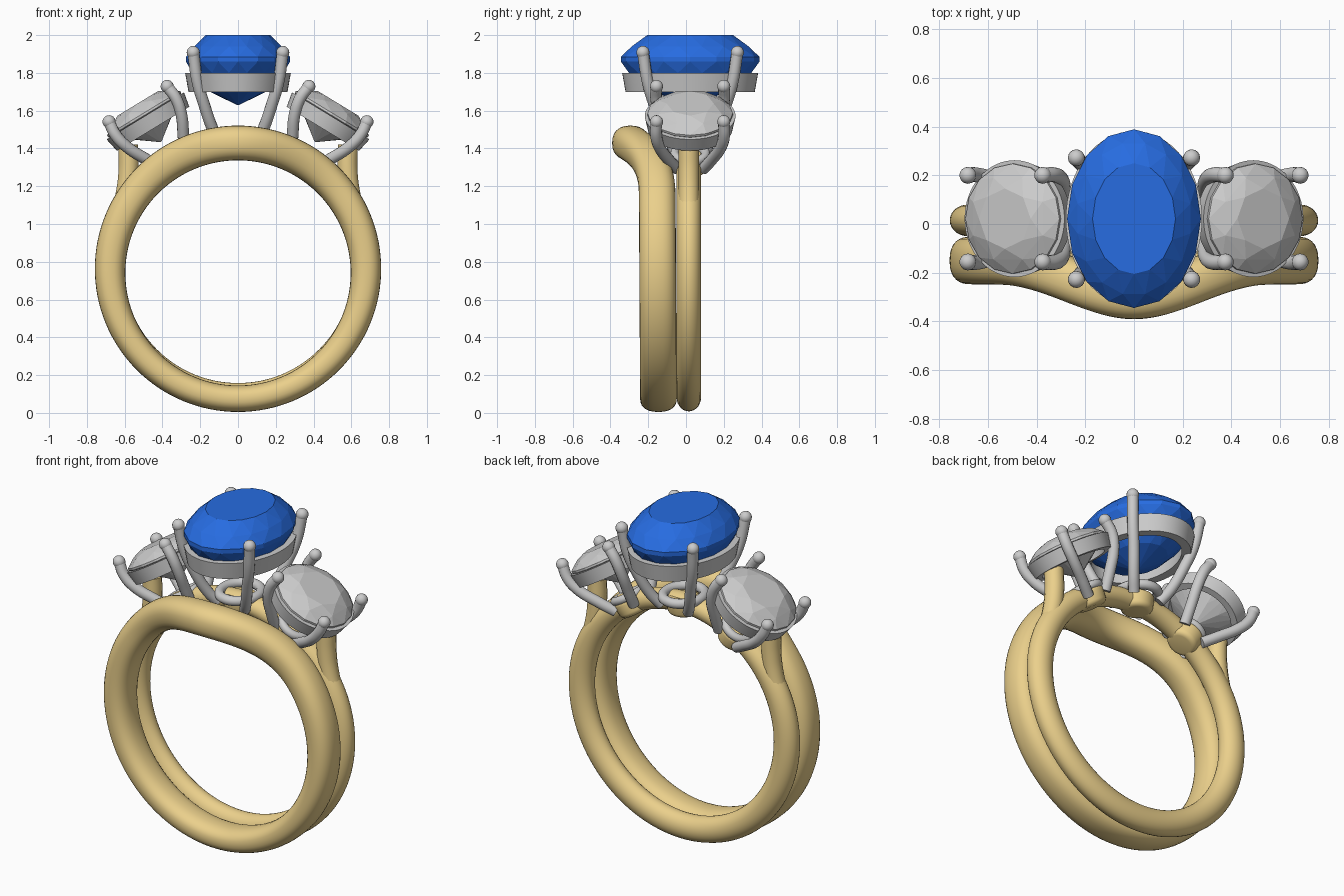
import bpy, bmesh
from math import sin, cos, pi, radians, copysign
from mathutils import Matrix, Vector

if "Cube" in bpy.data.objects:
    bpy.data.objects.remove(bpy.data.objects["Cube"])

TAU = 2 * pi
CZ = 0.765          # height of the finger hole centre
YC = 0.022          # depth of the stone setting centre


def material(name, rgb):
    m = bpy.data.materials.new(name)
    m.diffuse_color = (*rgb, 1)
    m.use_nodes = True
    m.node_tree.nodes["Principled BSDF"].inputs["Base Color"].default_value = m.diffuse_color
    return m


GOLD = material("gold", (0.83, 0.63, 0.26))
BLUE = material("blue_stone", (0.02, 0.15, 0.75))


def finish(name, bm, mat=None, smooth=True, angle=40):
    bmesh.ops.recalc_face_normals(bm, faces=bm.faces)
    me = bpy.data.meshes.new(name)
    bm.to_mesh(me)
    bm.free()
    ob = bpy.data.objects.new(name, me)
    bpy.context.collection.objects.link(ob)
    if mat:
        me.materials.append(mat)
    if smooth:
        bpy.ops.object.select_all(action='DESELECT')
        ob.select_set(True)
        bpy.context.view_layer.objects.active = ob
        bpy.ops.object.shade_smooth_by_angle(angle=radians(angle))
    return ob


def loop_surface(name, rows, mat=None, matrix=Matrix()):
    """Closed surface from rows of points, wrapped in both directions."""
    bm = bmesh.new()
    vs = [[bm.verts.new(matrix @ Vector(p)) for p in row] for row in rows]
    n, k = len(vs), len(vs[0])
    for i in range(n):
        for j in range(k):
            a, b = vs[i], vs[(i + 1) % n]
            bm.faces.new((a[j], a[(j + 1) % k], b[(j + 1) % k], b[j]))
    return finish(name, bm, mat)


def band(name, shape, power, n=128, k=28):
    """shape(angle) gives centre radius, centre y, radial half and y half."""
    rows = []
    for i in range(n):
        t = TAU * i / n
        r, y, hr, hy = shape(t)
        row = []
        for j in range(k):
            c, s = cos(TAU * j / k), sin(TAU * j / k)
            rr = r + hr * copysign(abs(c) ** power, c)
            row.append((rr * cos(t), y + hy * copysign(abs(s) ** power, s),
                        CZ + rr * sin(t)))
        rows.append(row)
    return loop_surface(name, rows, GOLD)


def front_shape(t):
    s = sin(t)
    x = min(abs(0.68 * cos(t)) / 0.56, 1)
    bow = 0.5 * (1 + cos(pi * x)) if s > 0 else 0
    return (0.677 - 0.013 * s, -0.15 - 0.14 * bow - 0.004 * s,
            0.081 + 0.011 * s, 0.097)


def rear_shape(t):
    up = max(0, sin(t)) ** 2
    return 0.682 - 0.02 * up, 0.015, 0.075 - 0.017 * up, 0.065


def tube(name, pts, radius, mat=None, matrix=Matrix(), ball=True):
    """Round rod along a smooth path, with a ball at its last point."""
    cu = bpy.data.curves.new(name, 'CURVE')
    cu.dimensions = '3D'
    cu.bevel_depth = radius
    cu.bevel_resolution = 5
    cu.use_fill_caps = True
    sp = cu.splines.new('BEZIER')
    sp.bezier_points.add(len(pts) - 1)
    for b, p in zip(sp.bezier_points, pts):
        b.co = matrix @ Vector(p)
        b.handle_left_type = b.handle_right_type = 'AUTO'
    tmp = bpy.data.objects.new(name + "_path", cu)
    bpy.context.collection.objects.link(tmp)
    dg = bpy.context.evaluated_depsgraph_get()
    me = bpy.data.meshes.new_from_object(tmp.evaluated_get(dg))
    bpy.data.objects.remove(tmp)
    bm = bmesh.new()
    bm.from_mesh(me)
    if ball:
        bmesh.ops.create_uvsphere(
            bm, u_segments=16, v_segments=10, radius=radius * 1.12,
            matrix=matrix @ Matrix.Translation(pts[-1]))
    return finish(name, bm, mat)


def oval_ring(name, section, rx, ry, matrix, n=64):
    """Oval collar; section holds (inset from the rim, height) points."""
    rows = [[((rx - d) * cos(TAU * i / n), (ry - d) * sin(TAU * i / n), h)
             for d, h in section] for i in range(n)]
    return loop_surface(name, rows, None, matrix)


def gem(name, rx, ry, layers, matrix, mat=None):
    """Faceted stone: hull of (scale, height, sides, half-step turn) layers."""
    bm = bmesh.new()
    for s, h, n, turn in layers:
        for i in range(n):
            a = TAU * (i + turn) / n
            bm.verts.new(matrix @ Vector((rx * s * cos(a), ry * s * sin(a), h)))
    res = bmesh.ops.convex_hull(bm, input=bm.verts)
    loose = [v for v in bm.verts if not v.link_faces]
    bmesh.ops.delete(bm, geom=loose, context='VERTS')
    bmesh.ops.dissolve_limit(bm, angle_limit=radians(1), verts=bm.verts,
                             edges=bm.edges)
    return finish(name, bm, mat, smooth=False)


def seat(name, matrix):
    """Gold bead on the rear band plus the small grey ring at the prong feet."""
    bm = bmesh.new()
    bmesh.ops.create_cone(bm, cap_ends=True, segments=32, radius1=0.085,
                          radius2=0.1, depth=0.1,
                          matrix=matrix @ Matrix.Translation((0, 0, 0.652)))
    rims = [e for e in bm.edges if e.calc_face_angle(0) > 1]
    bmesh.ops.bevel(bm, geom=rims, offset=0.025, segments=4, affect='EDGES',
                    profile=0.5)
    finish(name + "_bead", bm, GOLD)


def prongs(name, path, matrix):
    for sx in (-1, 1):
        for sy in (-1, 1):
            tube(f"{name}_prong", [(sx * x, sy * y, h) for x, y, h in path],
                 0.031, None, matrix)


def round_section(r, h):
    return [(r + r * cos(TAU * i / 12), h + r * sin(TAU * i / 12))
            for i in range(12)]


# Two bands and the rising shoulders of the rear band
band("front_band", front_shape, 0.85)
band("rear_band", rear_shape, 1.0)
for side in (-1, 1):
    path = [(0.68, 0.85), (0.64, 1.0), (0.597, 1.15), (0.58, 1.28), (0.582, 1.42)]
    tube("shoulder", [(side * x, 0.015, z) for x, z in path], 0.054, GOLD,
         ball=False)

# Centre setting with the oval stone
mid = Matrix.Translation((0, YC, CZ))
seat("centre", mid)
oval_ring("centre_foot_ring", round_section(0.028, 0.71), 0.135, 0.155, mid)
oval_ring("centre_collar", [(0, 1.035), (0.018, 0.935), (0.07, 0.935),
                            (0.05, 1.035)], 0.28, 0.36, mid)
prongs("centre", [(0.09, 0.085, 0.66), (0.13, 0.13, 0.73), (0.18, 0.19, 0.87),
                  (0.215, 0.225, 0.99), (0.237, 0.25, 1.143)], mid)
gem("centre_stone", 0.275, 0.367,
    [(0.62, 1.235, 16, 0), (0.86, 1.175, 16, 0.5), (1, 1.12, 16, 0),
     (1, 1.095, 16, 0), (0.9, 1.035, 16, 0.5), (0.54, 0.935, 16, 0),
     (0.02, 0.865, 8, 0)], mid, BLUE)

# Two tilted side settings with round stones
for side in (-1, 1):
    m = mid @ Matrix.Rotation(side * radians(31.3), 4, 'Y')
    seat("side", m)
    oval_ring("side_foot_ring", round_section(0.024, 0.71), 0.105, 0.105, m)
    oval_ring("side_collar", [(0, 0.945), (0.016, 0.865), (0.055, 0.865),
                              (0.035, 0.945)], 0.24, 0.24, m)
    prongs("side", [(0.07, 0.07, 0.66), (0.115, 0.115, 0.745),
                    (0.17, 0.165, 0.86), (0.187, 0.18, 0.94),
                    (0.18, 0.178, 1.018)], m)
    gem("side_stone", 0.226, 0.226,
        [(0.55, 1.022, 8, 0), (0.8, 0.998, 8, 0.5), (1, 0.962, 16, 0),
         (1, 0.95, 16, 0), (0.52, 0.865, 8, 0.5), (0.02, 0.785, 8, 0)], m)
